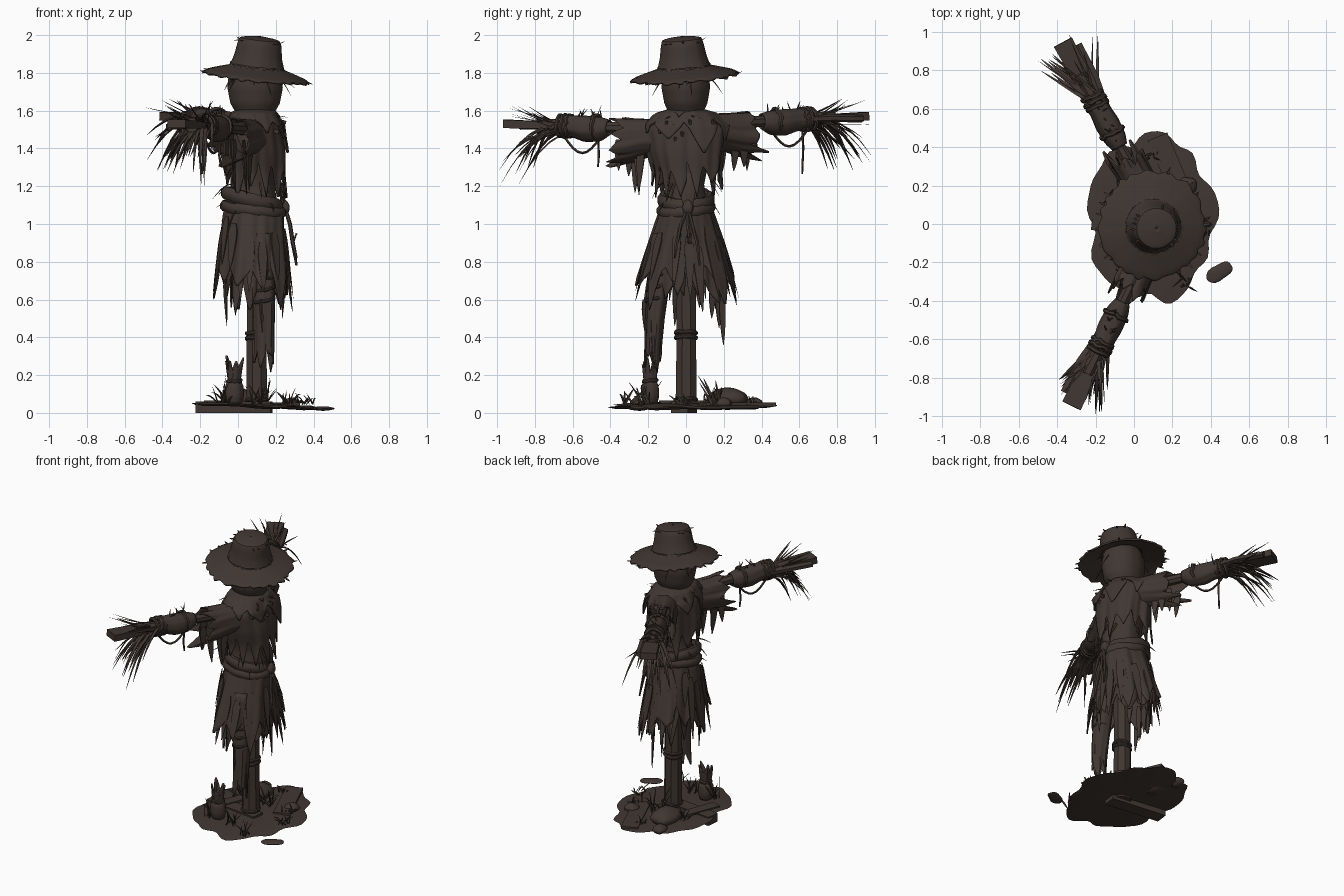
import bpy, bmesh, math, random
from mathutils import Vector as V, Matrix

if "Cube" in bpy.data.objects:
    bpy.data.objects.remove(bpy.data.objects["Cube"])

R = random.Random(7)
rnd = R.uniform
MAT = bpy.data.materials.new("weathered_brown")
MAT.diffuse_color = (0.052, 0.038, 0.032, 1)
MAT.use_nodes = True
MAT.node_tree.nodes["Principled BSDF"].inputs["Base Color"].default_value = MAT.diffuse_color
PI2 = 2 * math.pi
Z = V((0, 0, 1))


def finish(name, bm, thick=0):
    bmesh.ops.recalc_face_normals(bm, faces=bm.faces)
    me = bpy.data.meshes.new(name)
    bm.to_mesh(me)
    bm.free()
    me.materials.append(MAT)
    me.polygons.foreach_set("use_smooth", [True] * len(me.polygons))
    me.set_sharp_from_angle(angle=math.radians(40))
    ob = bpy.data.objects.new(name, me)
    bpy.context.collection.objects.link(ob)
    if thick:
        m = ob.modifiers.new("thickness", "SOLIDIFY")
        m.thickness = thick
        m.offset = 0


def radial():
    a = rnd(0, PI2)
    return V((math.cos(a), math.sin(a), 0))


def tube(bm, pts, radii, n=6, flat=1.0, ref=Z, closed=False):
    """Sweep an oval along a path; flat squashes it along ref."""
    pts = [V(p) for p in pts]
    k, rows = len(pts), []
    for i, p in enumerate(pts):
        a, b = (pts[i - 1], pts[(i + 1) % k]) if closed else (pts[max(i - 1, 0)], pts[min(i + 1, k - 1)])
        t = (b - a).normalized()
        r0 = V(ref) if abs(t.dot(V(ref))) < 0.95 else V((1, 0, 0.1))
        s = t.cross(r0).normalized()
        o = s.cross(t)
        r = radii[i] if isinstance(radii, (list, tuple)) else radii
        rows.append([bm.verts.new(p + r * (math.cos(PI2 * (j + .5) / n) * s + flat * math.sin(PI2 * (j + .5) / n) * o))
                     for j in range(n)])
    for A, B in zip(rows, rows[1:] + (rows[:1] if closed else [])):
        for j in range(n):
            bm.faces.new((A[j], A[(j + 1) % n], B[(j + 1) % n], B[j]))
    if not closed:
        bm.faces.new(rows[0])
        bm.faces.new(rows[-1])


def blade(bm, start, d, length, droop, r, flat=0.4, ref=Z):
    """Tapered, bending straw, grass blade or cloth strip."""
    start, d = V(start), V(d).normalized()
    pts = [start + d * length * t - Z * droop * t * t for t in (0, .2, .4, .6, .8, 1)]
    tube(bm, pts, [r * f for f in (.6, 1, .95, .75, .5, .08)], 4, flat, ref)


def cloth(name, prof, depth=0, n=96, tooth=5, wrinkle=.03, rows=14, M=None, thick=.008):
    """Loft ovals (z, cx, cy, rx, ry) with a torn last edge."""
    bm, k = bmesh.new(), len(prof) - 1
    cut = []
    while len(cut) < n:
        w, d0, d1 = R.randint(tooth - 2, tooth + 2), rnd(0, .55), rnd(.6, 1)
        cut += [(d0 + (d1 - d0) * abs(2 * i / w - 1)) * depth for i in range(w)]
    ph = [rnd(0, 6) for _ in range(3)]
    grid = []
    for i in range(rows + 1):
        u, row = i / rows, []
        for j in range(n):
            a = PI2 * j / n
            t = max(0, u - cut[j] * u ** 2) * k
            s = min(int(t), k - 1)
            z, cx, cy, rx, ry = [p + (q - p) * (t - s) for p, q in zip(prof[s], prof[s + 1])]
            w = 1 + wrinkle * (.3 + u) * (math.sin(5 * a + ph[0]) + .7 * math.sin(9 * a + ph[1] + 2 * u) + .4 * math.sin(17 * a + ph[2]))
            row.append(bm.verts.new((cx + rx * w * math.cos(a), cy + ry * w * math.sin(a), z)))
        grid.append(row)
    for A, B in zip(grid, grid[1:]):
        for j in range(n):
            bm.faces.new((A[j], A[(j + 1) % n], B[(j + 1) % n], B[j]))
    if M:
        bm.transform(M)
    finish(name, bm, thick)


def ring(bm, c, rx, ry, r, tx=0, ty=0, n=28, flat=1):
    """Rope or cloth loop, tilted by slopes tx and ty."""
    tube(bm, [(c[0] + rx * math.cos(PI2 * i / n), c[1] + ry * math.sin(PI2 * i / n),
               c[2] + tx * rx * math.cos(PI2 * i / n) + ty * ry * math.sin(PI2 * i / n) + rnd(-.004, .004))
              for i in range(n)], [r] * n, 8, flat, closed=True)


def box(bm, c, size, rz=0, ry=0):
    bmesh.ops.create_cube(bm, size=1, matrix=Matrix.Translation(c) @ Matrix.Rotation(rz, 4, 'Z')
                          @ Matrix.Rotation(ry, 4, 'Y') @ Matrix.Diagonal((*size, 1)))


def rock(name, c, size, rz=0):
    bm = bmesh.new()
    bmesh.ops.create_icosphere(bm, subdivisions=3, radius=1)
    for v in bm.verts:
        v.co *= 1 + .1 * math.sin(4 * v.co.x + 1) * math.cos(3 * v.co.y)
    bm.transform(Matrix.Translation(c) @ Matrix.Rotation(rz, 4, 'Z') @ Matrix.Diagonal((*size, 1)))
    finish(name, bm)


# Ground patch: thin uneven disc sloping down to the front, with planks
bm = bmesh.new()
N = 64
lv = []
for f, dz in ((.0, .012), (.5, .012), (.85, .008), (1, 0), (.9, -.01), (.0, -.006)):
    row = []
    for j in range(N):
        a = PI2 * j / N
        w = f * (1 + .05 * math.sin(5 * a + 1) + .04 * math.sin(9 * a) + .02 * math.sin(14 * a + 2))
        x, y = .09 + .33 * w * math.cos(a), .03 + .43 * w * math.sin(a)
        row.append(bm.verts.new((x, y, .038 - .035 * (x - .05) + dz + .004 * math.sin(20 * x + 13 * y))))
    lv.append(row)
for A, B in zip(lv, lv[1:]):
    for j in range(N):
        bm.faces.new((A[j], A[(j + 1) % N], B[(j + 1) % N], B[j]))
bmesh.ops.remove_doubles(bm, verts=bm.verts, dist=.0005)
finish("ground_patch", bm)
bm = bmesh.new()
box(bm, (-.02, -.01, .03), (.4, .09, .06), -.12)
box(bm, (.2, .27, .044), (.11, .4, .02), .4)
box(bm, (-.09, .02, .057), (.32, .07, .018), 1.2)
finish("ground_planks", bm)
rock("large_stone", (.0, .22, .075), (.09, .115, .055))
rock("small_stone", (.28, .2, .05), (.05, .045, .03))
rock("back_stone", (-.05, .36, .05), (.045, .05, .03))
rock("loose_stone", (.445, -.25, .023), (.078, .042, .011), .55)

# Upright post with rope wraps
bm = bmesh.new()
tube(bm, [(.1, 0, .02), (.098, .002, .4), (.1, 0, .8), (.095, 0, 1.3), (.09, 0, 1.65)], [.06, .056, .056, .055, .05], 8)
for z in (.4, .425, .07):
    ring(bm, (.1, 0, z), .053, .053, .011, .1)
finish("post", bm)

# Arms: beam, sleeve, cuff, ropes and straw hands
for s, end, side in ((1, V((-.37, .945, 1.57)), "left"), (-1, V((-.325, -.945, 1.53)), "right")):
    root = V((.08, s * .12, 1.53 if s > 0 else 1.5))
    d = (end - root).normalized()
    L = (end - root).length
    h = d.cross(Z).normalized()
    down = -(h.cross(d)).normalized()
    P = lambda t: root + d * L * t
    M = Matrix.Translation(root) @ Matrix((down, d.cross(down), d)).transposed().to_4x4()
    bm = bmesh.new()
    tube(bm, [root, P(.5), P(.8)], [.036, .03, .04], 8)
    tube(bm, [P(.55), P(.7), P(.85), P(1)], [.045, .055, .07, .075], 4, .42, ref=Z)
    tube(bm, [P(.5) + h * .02, P(.75) + h * .055, P(.95) + h * .06 - Z * .01], [.025, .03, .028], 6, .7)
    finish(side + "_arm_beam", bm)
    cloth(side + "_sleeve", [(-.06, .04, 0, .09, .09), (.08, .045, 0, .095, .085), (.18, .06, 0, .11, .085),
                             (.26, .065, 0, .12, .09), (.36, .07, 0, .135, .095)], .5, 64, 8, .05, M=M)
    cloth(side + "_cuff", [(.32, 0, 0, .038, .038), (.37, .01, 0, .06, .055), (.46, .01, 0, .066, .06),
                           (.53, 0, 0, .055, .052), (.62, 0, 0, .058, .06)], .2, 48, 5, .025, M=M)
    bm = bmesh.new()
    for t, r in ((.43, .062), (.6, .056), (.63, .058), (.66, .055)):
        c = P(t)
        tube(bm, [c + r * (math.cos(PI2 * i / 20) * h + math.sin(PI2 * i / 20) * down) + d * rnd(-.006, .006)
                  for i in range(20)], .012, 6, closed=True, ref=d)
    a, b = P(.4) + Z * -.05, P(.64) + Z * -.05
    tube(bm, [a.lerp(b, i / 8) - Z * .09 * math.sin(math.pi * i / 8) for i in range(9)], .007, 5)
    q = P(.6 if s > 0 else .42) - Z * .05
    tube(bm, [q, q - Z * .1 + h * .01, q - Z * (.24 if s > 0 else .16)], [.006, .007, .005], 5)
    finish(side + "_wrist_ropes", bm)
    bm = bmesh.new()
    for i in range(36):
        low = i < 22
        dd = d + h * rnd(-.6, .6) + Z * (rnd(-.3, .1) if low else rnd(0, .45))
        blade(bm, P(rnd(.62, .72)) + h * rnd(-.04, .04) + Z * rnd(-.04, .03), dd, rnd(.18, .3),
              rnd(.08, .25) if low else rnd(-.04, .03), rnd(.011, .017) if low else rnd(.006, .01))
    for i in range(9):
        blade(bm, P(rnd(.38, .6)) + Z * .04, d * rnd(-1, 1) + Z * 1 + h * rnd(-1, 1), rnd(.04, .09), 0, .006)
    finish(side + "_straw_hand", bm)
    # Long torn flaps hanging under the sleeve
    bm = bmesh.new()
    for i in range(5):
        t = .12 + .04 * i
        blade(bm, P(t) + h * rnd(-.06, .06) - Z * .06, V((rnd(-.1, .1), s * rnd(-.1, .15), -1)),
              rnd(.16, .2) + (.1 if s < 0 and i < 3 else 0), 0, rnd(.028, .04), .2, h)
    finish(side + "_sleeve_flaps", bm)

# Torso: inner sack, torn shirt, cape and collar
cloth("inner_body", [(1.05, .08, 0, .13, .12), (1.2, .085, 0, .105, .09), (1.35, .085, 0, .12, .12),
                     (1.52, .085, 0, .12, .15)], n=48)
cloth("shirt", [(1.6, .09, 0, .07, .07), (1.575, .085, 0, .11, .17), (1.5, .085, 0, .14, .215), (1.38, .09, 0, .155, .195),
                (1.27, .09, .01, .155, .175), (1.12, .09, .01, .17, .185)], .32, 120, 11, .035, 20)
cloth("cape", [(1.61, .09, 0, .075, .075), (1.585, .085, 0, .12, .16), (1.52, .09, 0, .155, .225),
               (1.34, .1, 0, .185, .23)], .5, 110, 13, .025, 18)
cloth("collar", [(1.57, .09, 0, .08, .08), (1.605, .09, 0, .09, .09), (1.59, .09, 0, .115, .12),
                 (1.54, .09, 0, .15, .16)], .4, 70, 5, .03)
bm = bmesh.new()
for i in range(8):
    y = -.14 + i * .04
    box(bm, (.245 - abs(y) * .3, y, 1.49 + .05 * math.sin(i * 2)), (.03, .012, .02), rnd(-.4, .4), .3)
finish("chest_stitches", bm)

# Sash, knot and hanging ties
bm = bmesh.new()
ring(bm, (.075, 0, 1.13), .14, .125, .028, -.25, flat=1.3)
ring(bm, (.08, 0, 1.08), .155, .135, .022, -.12, .08, flat=1.3)
finish("sash", bm)
rock("sash_knot", (.245, .01, 1.085), (.032, .032, .04))
bm = bmesh.new()
for y, z in ((-.05, .82), (.06, .78), (.02, .95)):
    tube(bm, [(.25, .01, 1.08), (.275, y * .5, 1), (.29, y, .9), (.31, y * 1.2, z)], [.01, .011, .011, .006], 6)
tube(bm, [(.19, .01, 1.26), (.235, .01, 1.18), (.235, .01, 1.1)], [.05, .045, .03], 8, .4, ref=(1, 0, 0))
finish("sash_ties", bm)

# Skirt: two torn layers with loose strips
cloth("skirt", [(1.13, .08, 0, .135, .125), (1.05, .085, 0, .155, .145), (.9, .08, 0, .165, .195),
                (.72, .075, 0, .185, .25), (.52, .07, 0, .2, .285)], .45, 140, 13, .045, 22)
cloth("under_skirt", [(1.1, .085, 0, .12, .12), (.9, .085, 0, .135, .15), (.7, .09, 0, .145, .185),
                      (.5, .09, 0, .15, .205)], .45, 110, 11, .05, 18)
bm = bmesh.new()
for i in range(20):
    a = PI2 * i / 20 + rnd(-.1, .1)
    o = V((math.cos(a), math.sin(a), 0))
    z = rnd(.85, 1.05)
    blade(bm, (.08 + .17 * o.x, (.15 + .3 * (1.06 - z)) * o.y, z), V((.14 * o.x, .3 * o.y, -1)), rnd(.2, .4), .02,
          rnd(.022, .04), .15, o)
for i in range(16):
    o = radial()
    blade(bm, (.08 + .14 * o.x, .13 * o.y, rnd(1.08, 1.25)), o + Z * rnd(-1.5, .6), rnd(.05, .1), .03, .007)
finish("skirt_strips", bm)

# Ragged trouser leg and scraps beside the post
cloth("trouser_leg", [(.95, .12, -.12, .055, .055), (.7, .135, -.145, .056, .056), (.5, .14, -.165, .052, .046),
                      (.35, .14, -.175, .045, .04), (.2, .135, -.18, .05, .04)], .35, 44, 8, .05, 18)
bm = bmesh.new()
for z in (.72, .66, .6):
    ring(bm, (.138, -.15 - (.7 - z) * .08, z), .052, .05, .01, .15, .2, 20)
finish("leg_wraps", bm)
bm = bmesh.new()
for x, y, z, l in ((.12, .19, .62, .26), (.06, .17, .65, .2), (.15, .14, .66, .16), (.18, -.17, .55, .3),
                   (-.07, -.05, .72, .26), (.25, -.05, .8, .3), (.12, -.22, .6, .25)):
    blade(bm, (x, y, z), (rnd(-.08, .08), rnd(-.05, .08), -1), l, 0, .025, .25, (1, .4, 0))
finish("hanging_scraps", bm)

# Tied sheaf standing on the ground
cloth("sheaf", [(.05, -.02, -.19, .035, .035), (.09, -.02, -.19, .048, .045), (.14, -.02, -.19, .045, .042),
                (.17, -.02, -.19, .03, .03), (.23, -.02, -.19, .038, .036), (.33, -.02, -.19, .055, .05)], .3, 40, 7, .04)
bm = bmesh.new()
ring(bm, (-.02, -.19, .17), .033, .033, .011, 0, .1, 16)
finish("sheaf_rope", bm)

# Grass tufts
bm = bmesh.new()
for x, y, k, hgt in ((-.07, -.22, 10, .14), (.1, -.22, 8, .12), (.13, .15, 10, .15), (.37, -.02, 10, .09),
                     (.27, -.3, 9, .1), (.3, .12, 6, .08), (-.1, .15, 6, .1), (.1, .36, 5, .06)):
    for i in range(k):
        blade(bm, (x + rnd(-.03, .03), y + rnd(-.03, .03), .045), (rnd(-.8, .8), rnd(-.8, .8), 1.1),
              hgt * rnd(.7, 1.3), rnd(0, .06), rnd(.006, .01), .4, (1, .3, 0))
finish("grass", bm)

# Sack head and neck straw
cloth("head", [(1.56, .09, 0, .06, .06), (1.585, .09, 0, .095, .085), (1.64, .09, 0, .127, .11), (1.72, .09, 0, .142, .124),
               (1.8, .09, 0, .135, .12), (1.87, .09, 0, .1, .09), (1.89, .09, 0, .002, .002)], n=64, wrinkle=.008, rows=24)
bm = bmesh.new()
for i in range(20):
    o, top = radial(), i < 8
    blade(bm, V((.09, 0, 1.78 if top else 1.57)) + o * (.13 if top else .1), o + Z * rnd(-1.6, -.4) if top else o + Z * rnd(-.6, .5),
          rnd(.06, .11), .02, .007)
finish("head_straw", bm)

# Hat: tilted crown, brim with torn edge, band
T = Matrix.Translation((.1, -.01, 1.825)) @ Matrix.Rotation(.11, 4, 'Y') @ Matrix.Rotation(.08, 4, 'X')
cloth("hat", [(.165, 0, 0, .002, .002), (.155, 0, 0, .08, .08), (.15, 0, 0, .1, .1), (.13, 0, 0, .11, .106),
              (.06, 0, 0, .121, .118), (.0, 0, 0, .14, .135), (-.018, 0, 0, .2, .195), (-.036, 0, 0, .255, .255),
              (-.055, 0, 0, .29, .295)], .1, 120, 6, .008, 32, T, .012)
bm = bmesh.new()
ring(bm, (0, 0, .012), .135, .131, .01)
for i in range(10):
    o = radial()
    blade(bm, o * .1 + Z * .14, o * .8 + Z * rnd(-.2, .5), rnd(.03, .04), 0, .008)
    blade(bm, o * .27 - Z * .045, o + Z * rnd(-.6, .3), rnd(.03, .05), 0, .009)
bm.transform(T)
finish("hat_band", bm)
